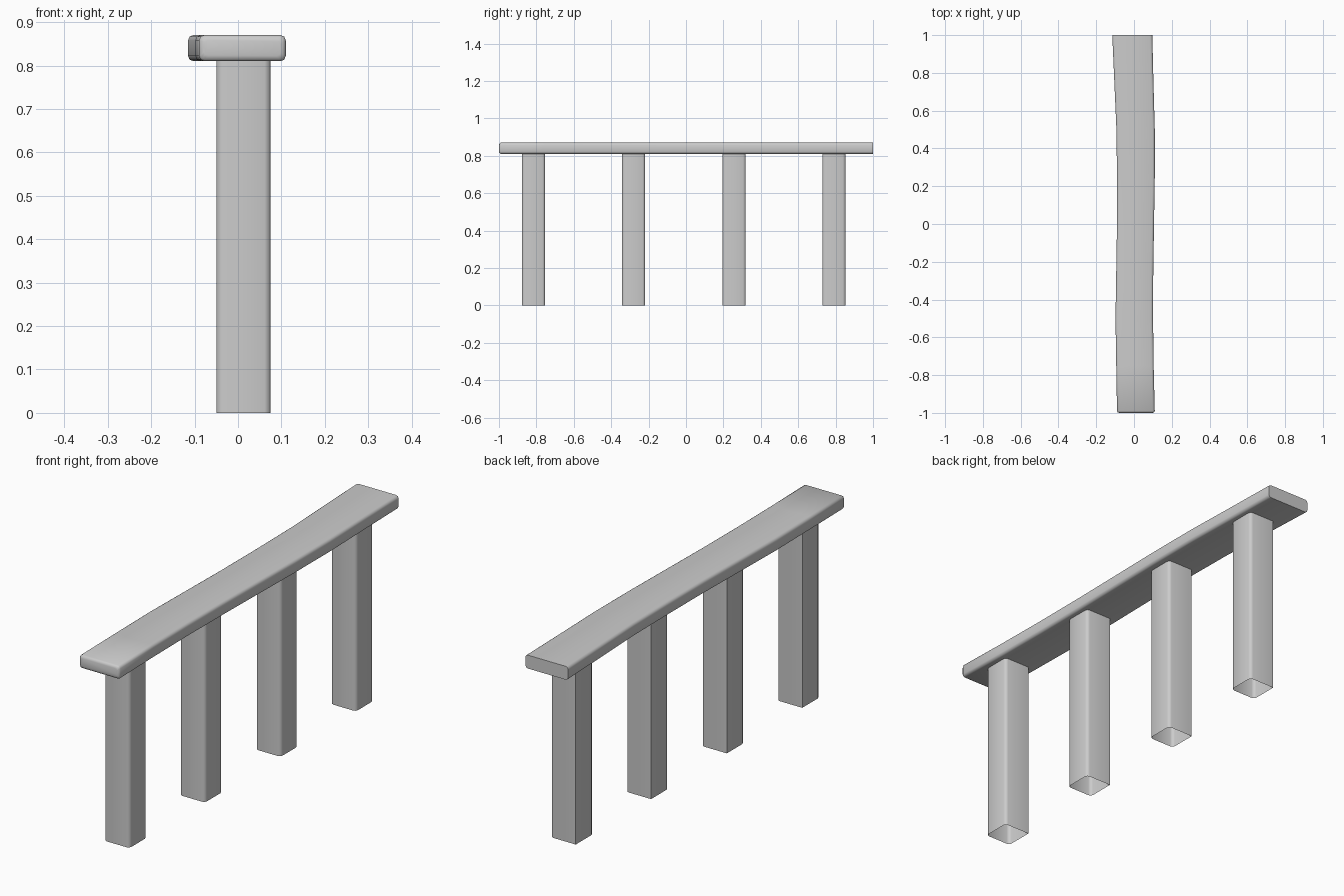
import bpy, bmesh, math

if "Cube" in bpy.data.objects:
    bpy.data.objects.remove(bpy.data.objects["Cube"])


def finish(name, bm, angle):
    bmesh.ops.recalc_face_normals(bm, faces=bm.faces)
    me = bpy.data.meshes.new(name)
    bm.to_mesh(me)
    bm.free()
    ob = bpy.data.objects.new(name, me)
    bpy.context.collection.objects.link(ob)
    bpy.ops.object.select_all(action='DESELECT')
    ob.select_set(True)
    bpy.context.view_layer.objects.active = ob
    bpy.ops.object.shade_smooth_by_angle(angle=math.radians(angle))
    return ob


def rounded_rect(x0, x1, y0, y1, radii, steps=2):
    """Corner order: (x1,y1), (x0,y1), (x0,y0), (x1,y0)."""
    pts = []
    corners = [(x1, y1, -1, -1), (x0, y1, 1, -1), (x0, y0, 1, 1), (x1, y0, -1, 1)]
    for i, ((cx, cy, sx, sy), r) in enumerate(zip(corners, radii)):
        if r == 0:
            pts.append((cx, cy))
            continue
        for k in range(steps + 1):
            a = math.radians(90 * (i + k / steps))
            pts.append((cx + sx * r + r * math.cos(a), cy + sy * r + r * math.sin(a)))
    return pts


def skin(bm, rings):
    for a, b in zip(rings, rings[1:]):
        n = len(a)
        for i in range(n):
            bm.faces.new((a[i], a[(i + 1) % n], b[(i + 1) % n], b[i]))


# Rail: rounded section swept along a slightly wavy outline (y, left x, right x)
BOTTOM, TOP = 0.81, 0.87
stations = [(-0.99, -0.09, 0.11), (-0.75, -0.094, 0.104), (-0.5, -0.098, 0.101),
            (-0.25, -0.094, 0.102), (0.0, -0.09, 0.106), (0.25, -0.09, 0.11),
            (0.5, -0.093, 0.11), (0.75, -0.104, 0.103), (1.0, -0.115, 0.097)]
bm = bmesh.new()
rings = []
# rounded near end
for inset, y in ((0.012, -1.0), (0.004, -0.997)):
    sec = rounded_rect(-0.09 + inset, 0.11 - inset, BOTTOM + inset, TOP - inset, [0.01] * 4)
    rings.append([bm.verts.new((x, y, z)) for x, z in sec])
for y, l, r in stations:
    sec = rounded_rect(l, r, BOTTOM, TOP, [0.012] * 4)
    rings.append([bm.verts.new((x, y, z)) for x, z in sec])
skin(bm, rings)
bm.faces.new(rings[0])
bm.faces.new(rings[-1])
finish("top_rail", bm, 50)

# Posts: open square tubes with three rounded corners and one sharp one
for i, y in enumerate((-0.815, -0.28, 0.257, 0.791)):
    bm = bmesh.new()
    sec = rounded_rect(-0.05, 0.075, y - 0.062, y + 0.062, [0.014, 0, 0.014, 0.014])
    skin(bm, [[bm.verts.new((px, py, z)) for px, py in sec] for z in (0.0, BOTTOM + 0.002)])
    finish(f"post_{i + 1}", bm, 50)
